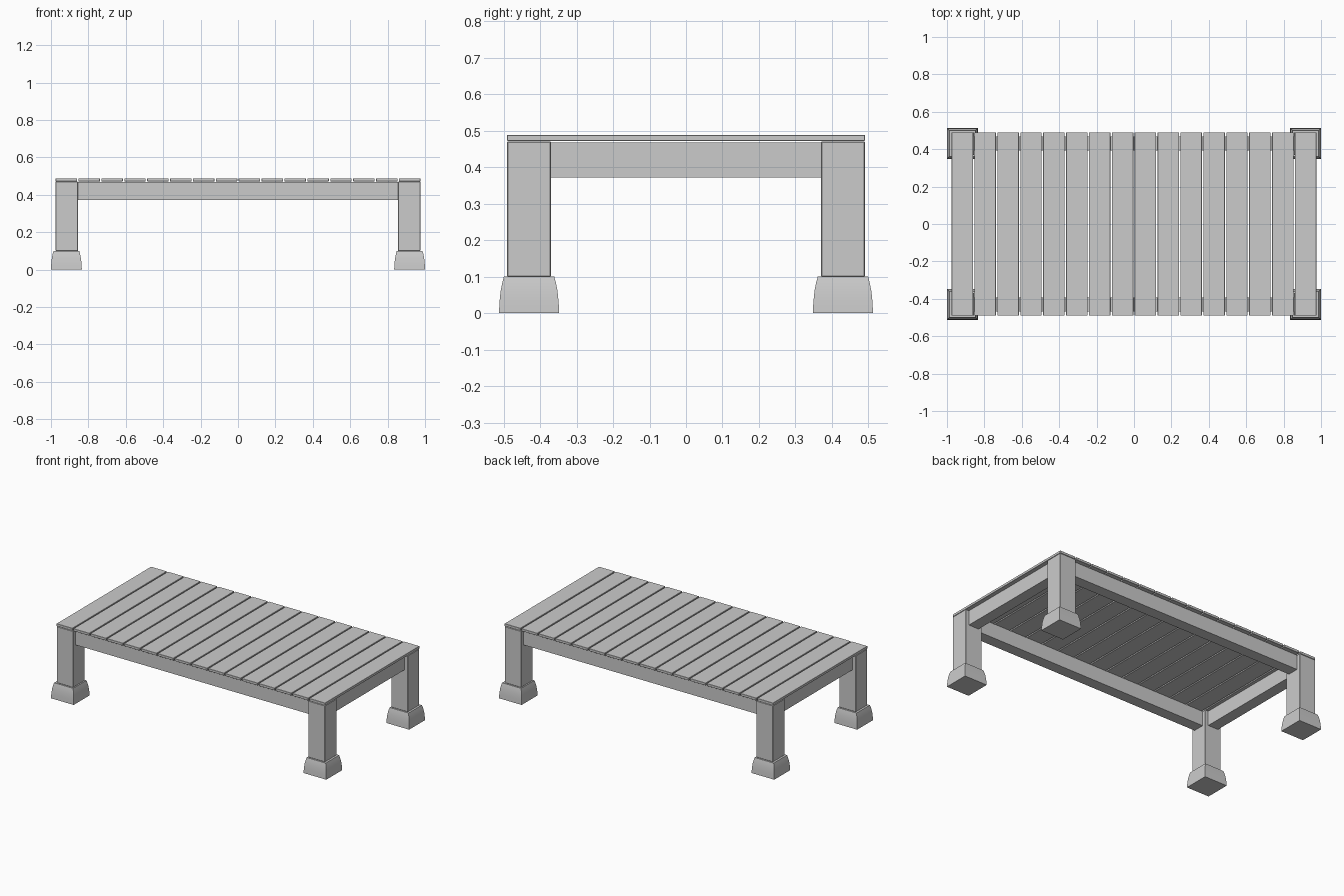
import bpy
import bmesh
import math

cube = bpy.data.objects.get("Cube")
if cube:
    bpy.data.objects.remove(cube, do_unlink=True)

# Single plain grey for the whole table
grey = bpy.data.materials.new("plain grey")
grey.use_nodes = True
colour = (0.6, 0.6, 0.6, 1)
grey.diffuse_color = colour
grey.node_tree.nodes["Principled BSDF"].inputs["Base Color"].default_value = colour


def add_object(name, bm):
    mesh = bpy.data.meshes.new(name)
    bmesh.ops.recalc_face_normals(bm, faces=bm.faces)
    bm.to_mesh(mesh)
    bm.free()
    mesh.materials.append(grey)
    obj = bpy.data.objects.new(name, mesh)
    bpy.context.collection.objects.link(obj)
    return obj


def box(name, low, high, bevel=0.0):
    bm = bmesh.new()
    bmesh.ops.create_cube(bm, size=1)
    for v in bm.verts:
        v.co = [(a + b) / 2 + c * (b - a) for a, b, c in zip(low, high, v.co)]
    if bevel:
        bmesh.ops.bevel(bm, geom=bm.edges[:], offset=bevel, segments=1, affect='EDGES')
    return add_object(name, bm)


def foot(name, x, y):
    # Square block whose sides curve inward towards the top
    profile = [(0.0825, 0), (0.081, 0.03), (0.078, 0.06), (0.073, 0.085), (0.069, 0.1)]
    corners = [(-1, -1), (1, -1), (1, 1), (-1, 1)]
    bm = bmesh.new()
    rings = [[bm.verts.new((x + r * i, y + r * j, z)) for i, j in corners]
             for r, z in profile]
    for a, b in zip(rings, rings[1:]):
        for k in range(4):
            n = (k + 1) % 4
            bm.faces.new((a[k], a[n], b[n], b[k]))
    bm.faces.new(rings[0])
    bm.faces.new(rings[-1])
    obj = add_object(name, bm)
    bpy.ops.object.select_all(action='DESELECT')
    obj.select_set(True)
    bpy.context.view_layer.objects.active = obj
    bpy.ops.object.shade_smooth_by_angle(angle=math.radians(30))


# Legs standing on flared feet
LEG_X, LEG_Y, HALF = 0.915, 0.43, 0.06
for sx, side in ((-1, "right"), (1, "left")):
    for sy, end in ((-1, "front"), (1, "back")):
        x, y = sx * LEG_X, sy * LEG_Y
        box(f"{end}_{side}_leg", (x - HALF, y - HALF, 0.1),
            (x + HALF, y + HALF, 0.47), 0.002)
        foot(f"{end}_{side}_foot", sx * 0.9175, y)

# Rails between the legs, set back from the leg faces
RAIL, LOW, HIGH = 0.037, 0.372, 0.468
for s, end, side in ((-1, "front", "right"), (1, "back", "left")):
    y, x = s * LEG_Y, s * LEG_X
    box(f"{end}_rail", (HALF - LEG_X, y - RAIL, LOW), (LEG_X - HALF, y + RAIL, HIGH))
    box(f"{side}_rail", (x - RAIL, HALF - LEG_Y, LOW), (x + RAIL, LEG_Y - HALF, HIGH))

# Top made of evenly spaced planks
COUNT, GAP, EDGE = 16, 0.008, 0.975
width = (2 * EDGE - GAP * (COUNT - 1)) / COUNT
for i in range(COUNT):
    x = -EDGE + i * (width + GAP)
    box(f"plank_{i + 1}", (x, -0.49, 0.472), (x + width, 0.49, 0.488), 0.001)
